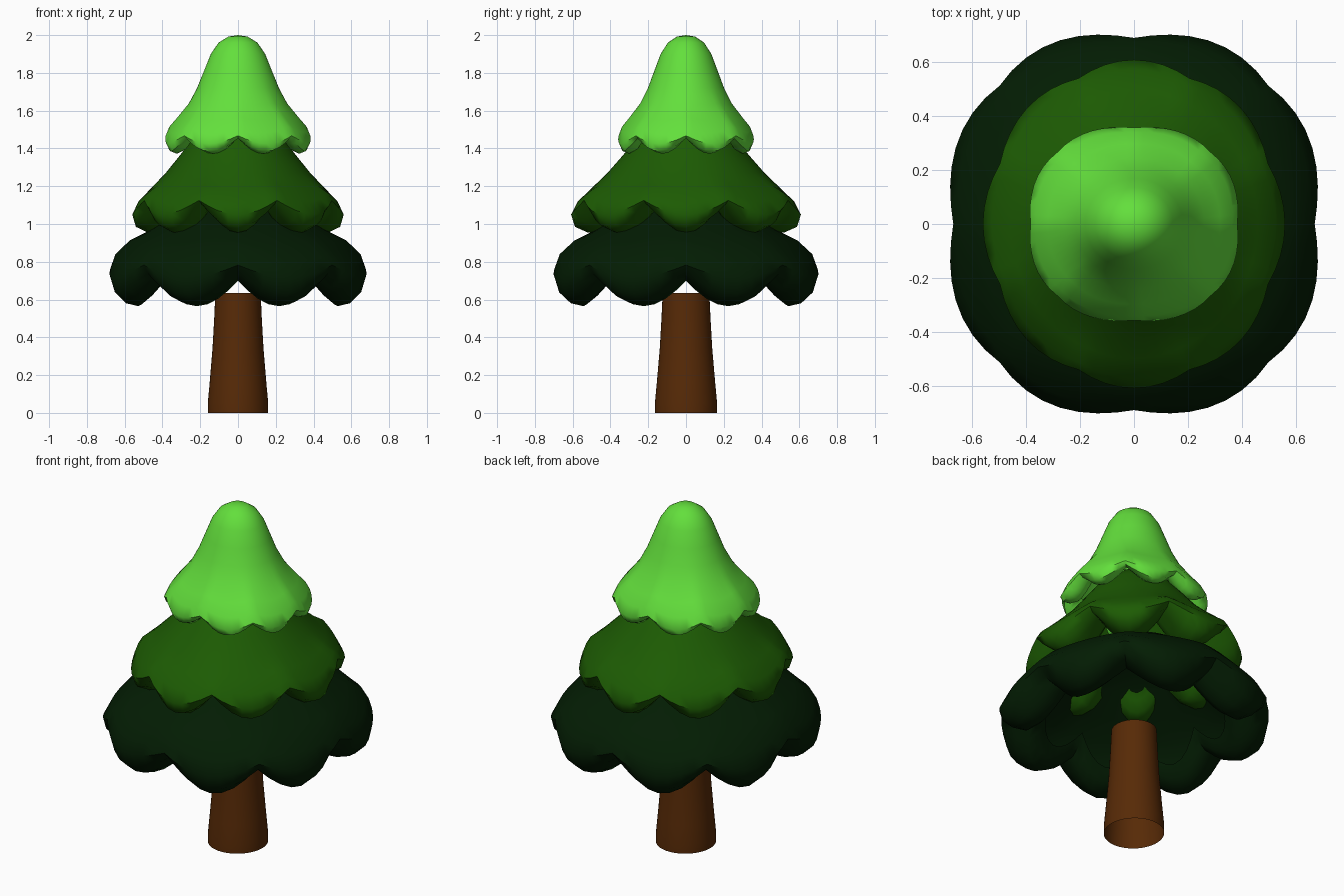
import bpy
import bmesh
from math import sin, cos, pi, radians

cube = bpy.data.objects.get("Cube")
if cube:
    bpy.data.objects.remove(cube, do_unlink=True)

SEGMENTS = 64
LOBES = 8


def material(name, color):
    mat = bpy.data.materials.new(name)
    mat.use_nodes = True
    mat.diffuse_color = (*color, 1)
    bsdf = mat.node_tree.nodes["Principled BSDF"]
    bsdf.inputs["Base Color"].default_value = (*color, 1)
    return mat


def lathe(name, mat, profile, scale=(1, 1), phase=0, lift=0, groove=0, square=0):
    """Spin (radius, height, scallop weight) points, listed top to bottom.
    Between lobes the rim is lifted and drawn in according to the weight."""
    bm = bmesh.new()
    rings = []
    for r, z, w in profile:
        ring = []
        for j in range(SEGMENTS):
            a = 2 * pi * j / SEGMENTS
            notch = w * (1 - abs(cos(LOBES / 2 * (a - phase))))
            rad = r * (1 - groove * notch) * (1 - square * w * cos(4 * a))
            ring.append(bm.verts.new((rad * cos(a) * scale[0],
                                      rad * sin(a) * scale[1],
                                      z + lift * notch)))
        rings.append(ring)
    for upper, lower in zip(rings, rings[1:]):
        for j in range(SEGMENTS):
            k = (j + 1) % SEGMENTS
            bm.faces.new((upper[j], lower[j], lower[k], upper[k]))
    # Collapse the zero-radius rings to poles
    bmesh.ops.remove_doubles(bm, verts=bm.verts, dist=0.0001)
    mesh = bpy.data.meshes.new(name)
    bm.to_mesh(mesh)
    bm.free()
    mesh.materials.append(mat)
    obj = bpy.data.objects.new(name, mesh)
    bpy.context.collection.objects.link(obj)
    bpy.ops.object.select_all(action="DESELECT")
    obj.select_set(True)
    bpy.context.view_layer.objects.active = obj
    bpy.ops.object.shade_smooth_by_angle(angle=radians(50))


bark = material("brown bark", (0.095, 0.023, 0.002))
dark = material("dark green", (0.001, 0.012, 0.001))
middle = material("middle green", (0.012, 0.105, 0.001))
light = material("light green", (0.125, 0.74, 0.045))
HALF_LOBE = pi / LOBES

# Flared trunk, open underneath
lathe("trunk", bark, [
    (0, 0.635, 0), (0.12, 0.635, 0), (0.126, 0.5, 0), (0.135, 0.34, 0),
    (0.15, 0.16, 0), (0.16, 0.05, 0), (0.16, 0, 0)],
    scale=(1, 1.03))

# Hollow bottom tier with a curled rim
lathe("lower_foliage", dark, [
    (0, 1.17, 0), (0.2, 1.13, 0), (0.33, 1.06, 0), (0.46, 0.97, 0),
    (0.58, 0.9, 0.1), (0.675, 0.8, 0.3), (0.715, 0.715, 0.5),
    (0.695, 0.63, 0.8), (0.64, 0.58, 1), (0.57, 0.565, 1),
    (0.51, 0.61, 1), (0.48, 0.68, 1)],
    scale=(1, 1.03), phase=HALF_LOBE, lift=0.135, groove=0.08, square=0.05)

# Middle tier, lobes turned half a step
lathe("middle_foliage", middle, [
    (0, 1.6, 0), (0.14, 1.56, 0), (0.23, 1.48, 0), (0.32, 1.365, 0),
    (0.4, 1.27, 0), (0.48, 1.19, 0.1), (0.55, 1.12, 0.3), (0.585, 1.05, 0.5),
    (0.565, 0.985, 0.8), (0.5, 0.955, 1), (0.43, 0.95, 1),
    (0.38, 0.965, 1), (0.34, 1.02, 1), (0.31, 1.05, 1)],
    scale=(0.957, 1.04), lift=0.15, groove=0.08)

# Rounded crown
lathe("top_foliage", light, [
    (0, 2, 0), (0.05, 1.992, 0), (0.1, 1.96, 0), (0.14, 1.9, 0),
    (0.175, 1.81, 0), (0.21, 1.72, 0), (0.255, 1.63, 0.1),
    (0.315, 1.55, 0.2), (0.365, 1.485, 0.35), (0.39, 1.425, 0.5),
    (0.375, 1.385, 0.8), (0.34, 1.372, 1), (0.3, 1.39, 1), (0.28, 1.43, 1)],
    scale=(1.03, 0.96), phase=HALF_LOBE, lift=0.085, groove=0.045, square=0.05)
